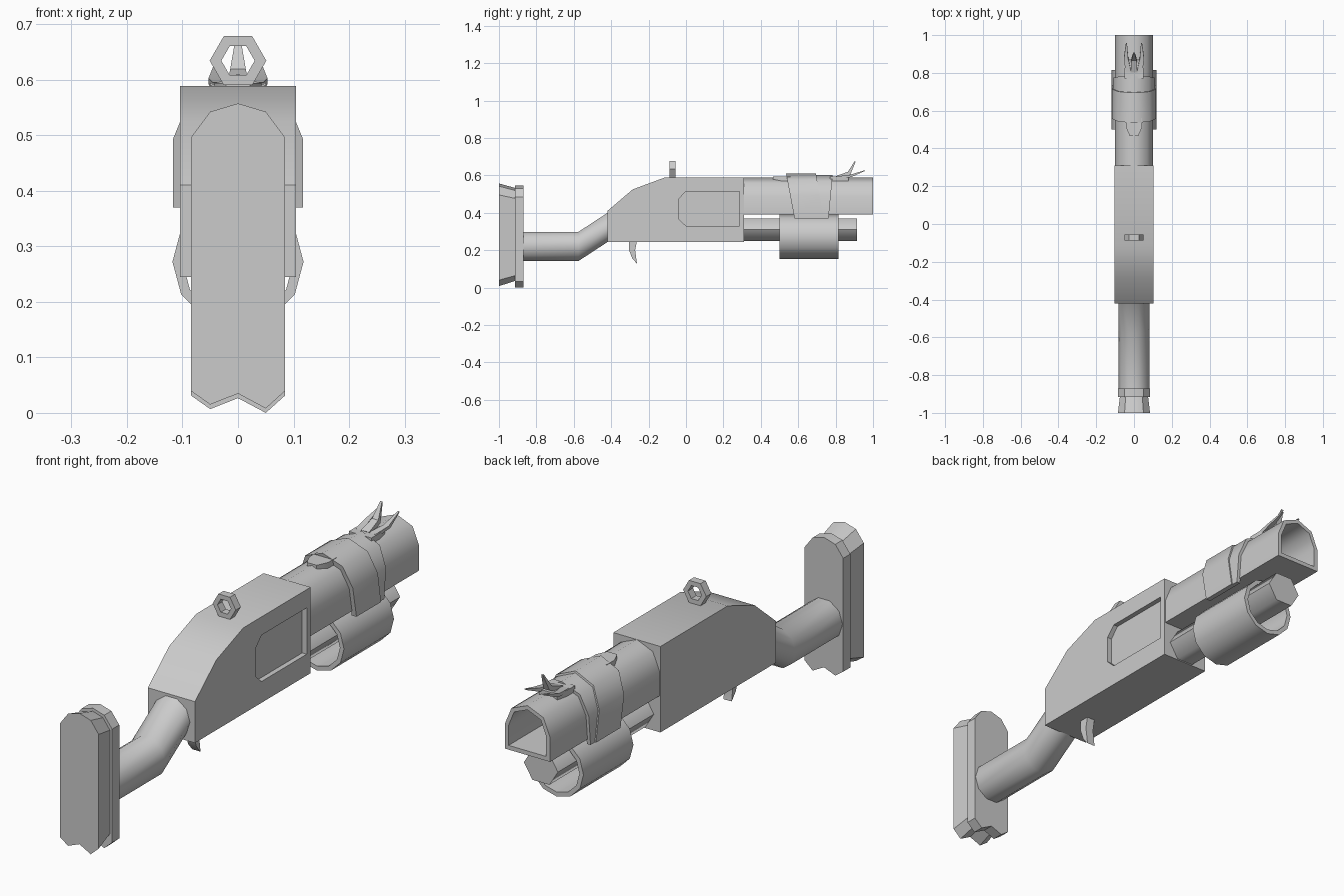
import bpy, bmesh
from math import sin, cos, pi, radians

if "Cube" in bpy.data.objects:
    bpy.data.objects.remove(bpy.data.objects["Cube"])


def loft(name, rings, closed=False, angle=35):
    """Skin equal-length rings of 3D points; cap the ends, or join last to first."""
    bm = bmesh.new()
    vs = [[bm.verts.new(p) for p in r] for r in rings]
    n = len(rings[0])
    pairs = list(zip(vs, vs[1:])) + ([(vs[-1], vs[0])] if closed else [])
    for a, b in pairs:
        for i in range(n):
            j = (i + 1) % n
            bm.faces.new((a[i], a[j], b[j], b[i]))
    if not closed:
        bm.faces.new(vs[0])
        bm.faces.new(vs[-1])
    bmesh.ops.recalc_face_normals(bm, faces=bm.faces)
    me = bpy.data.meshes.new(name)
    bm.to_mesh(me)
    bm.free()
    ob = bpy.data.objects.new(name, me)
    bpy.context.collection.objects.link(ob)
    bpy.ops.object.select_all(action='DESELECT')
    ob.select_set(True)
    bpy.context.view_layer.objects.active = ob
    bpy.ops.object.shade_smooth_by_angle(angle=radians(angle))
    return ob


def at_y(xz, y):
    return [(x, y, z) for x, z in xz]


def ngon(n, rx, rz, cz):
    return [(rx * cos(2 * pi * i / n), cz + rz * sin(2 * pi * i / n)) for i in range(n)]


def side_prism(name, yz, x0, x1, angle=35):
    return loft(name, [[(x, y, z) for y, z in yz] for x in (x0, x1)], angle=angle)


def plate(name, xy, z0, z1):
    return loft(name, [[(x, y, z) for x, y in xy] for z in (z0, z1)])


def mirror(half):
    """Complete a right-hand outline that starts and ends off the centre line."""
    return half + [(-x, v) for x, v in reversed(half) if x > 0]


def arch(r, base, top=0.588):
    """Tombstone outline: straight sides under half an octagon."""
    c = top - r
    return [(r, base)] + [(r * cos(k * pi / 4), c + r * sin(k * pi / 4)) for k in range(5)] + [(-r, base)]


# Butt pad and butt plate
butt = [(0.085, 0.035), (0.085, 0.495), (0.05, 0.542), (0, 0.557), (-0.05, 0.542),
        (-0.085, 0.495), (-0.085, 0.035), (-0.05, 0.01), (0, 0.03), (0.05, 0.003)]


def scaled(sx, z0, z1):
    return [(x * sx, z0 + (z - 0.003) / 0.554 * (z1 - z0)) for x, z in butt]


loft("butt_pad", [at_y(scaled(1, 0.008, 0.557), -1), at_y(scaled(0.88, 0.035, 0.533), -0.915)])
loft("butt_plate", [at_y(scaled(1, 0, 0.545), -0.915), at_y(scaled(1, 0, 0.545), -0.87)])

# Bent stock neck
loft("stock_neck", [at_y(ngon(10, 0.082, 0.082, z), y)
                    for y, z in ((-0.88, 0.22), (-0.575, 0.22), (-0.41, 0.328))], angle=50)

# Receiver with an ejection recess in its right side
receiver = side_prism("receiver", [(-0.42, 0.245), (0.31, 0.245), (0.31, 0.588),
                                   (-0.115, 0.588), (-0.285, 0.525), (-0.42, 0.41)], -0.104, 0.104)
cutter = side_prism("recess_cutter", [(0.0, 0.33), (0.285, 0.33), (0.285, 0.515),
                                      (0.0, 0.515), (-0.038, 0.475), (-0.038, 0.365)], 0.084, 0.2)
cutter.hide_render = True
mod = receiver.modifiers.new("recess", 'BOOLEAN')
mod.object = cutter
mod.solver = 'EXACT'
bpy.context.view_layer.objects.active = receiver
bpy.ops.object.modifier_apply(modifier=mod.name)
bpy.data.objects.remove(cutter)

# Trigger
side_prism("trigger", [(-0.305, 0.25), (-0.262, 0.25), (-0.272, 0.2), (-0.262, 0.127),
                       (-0.288, 0.157), (-0.304, 0.2)], -0.018, 0.018)

# Hollow barrel
outer, inner = arch(0.1, 0.39), arch(0.083, 0.407, 0.571)
loft("barrel", [at_y(outer, 0.30), at_y(outer, 1), at_y(inner, 1), at_y(inner, 0.35)], angle=50)

# Magazine tube and hollow pump grip
loft("magazine_tube", [at_y(ngon(6, 0.075, 0.07, 0.31), y) for y in (0.30, 0.915)], angle=62)
ring_out, ring_in = ngon(12, 0.118, 0.118, 0.272), ngon(12, 0.1, 0.1, 0.272)
loft("pump_grip", [at_y(ring_out, 0.5), at_y(ring_out, 0.815),
                   at_y(ring_in, 0.815), at_y(ring_in, 0.5)], closed=True)


# Tapered sleeve bands wrapped over the barrel
def band(name, r, top, y_top, y_low):
    c_shape = arch(r, 0.37, top) + arch(0.096, 0.37, 0.584)[::-1]
    rings = []
    for k in (0, 1):
        rings.append([(x, y_low[k] + (z - 0.37) / 0.24 * (y_top[k] - y_low[k]), z) for x, z in c_shape])
    loft(name, rings, angle=50)


band("sleeve_rear", 0.117, 0.61, (0.535, 0.695), (0.58, 0.735))
band("sleeve_front", 0.112, 0.602, (0.68, 0.785), (0.7, 0.762))

# Tab behind the sleeve
plate("sleeve_tab", mirror([(0.022, 0.465), (0.042, 0.51), (0.042, 0.56)]), 0.57, 0.594)

# Hexagonal ring sight
hex_out, hex_in = ngon(6, 0.051, 0.051, 0.634), ngon(6, 0.03, 0.03, 0.634)
loft("rear_ring_sight", [at_y(hex_out, -0.087), at_y(hex_out, -0.055),
                         at_y(hex_in, -0.055), at_y(hex_in, -0.087)], closed=True)

# Clawed front sight: base plate and three tapering prongs
plate("front_sight_base", mirror([(0.05, 0.77), (0.05, 0.82), (0.04, 0.87), (0.02, 0.87)]), 0.57, 0.594)


def prong(name, path, widths):
    rings = []
    for (x, y, z), w in zip(path, widths):
        rings.append([(x - w, y + w / 2, z - w / 2), (x + w, y + w / 2, z - w / 2),
                      (x + w, y - w / 2, z + w / 2), (x - w, y - w / 2, z + w / 2)])
    loft(name, rings)


for side, label in ((-1, "left"), (1, "right")):
    prong(f"sight_prong_{label}", [(side * 0.03, 0.81, 0.587), (side * 0.042, 0.88, 0.597),
                                   (side * 0.04, 0.957, 0.626)], (0.015, 0.011, 0.003))
prong("sight_prong_middle", [(0, 0.81, 0.587), (0, 0.872, 0.612), (0, 0.905, 0.675)],
      (0.018, 0.014, 0.004))
